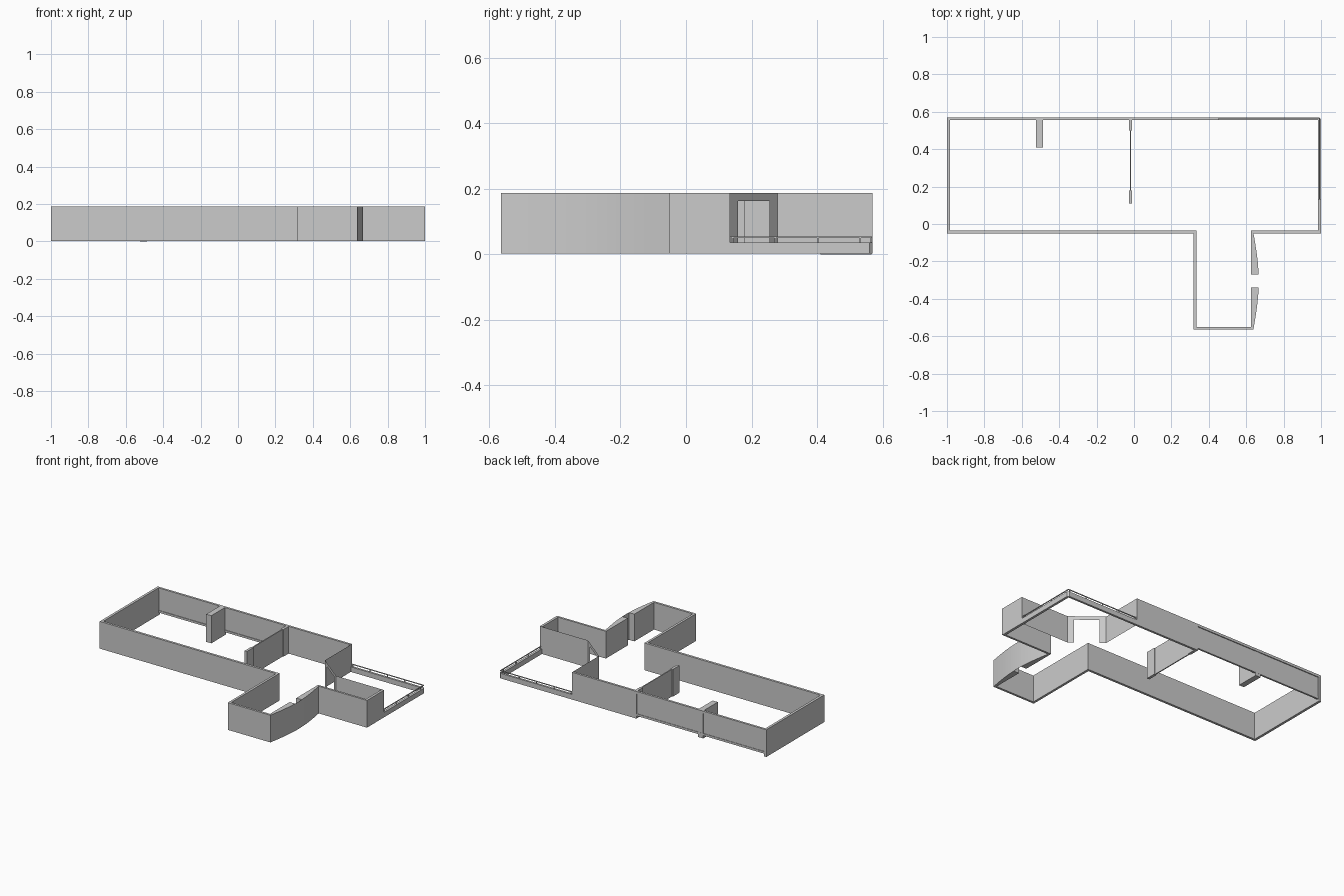
import bpy
import math

if "Cube" in bpy.data.objects:
    bpy.data.objects.remove(bpy.data.objects["Cube"])

H = 0.187   # wall top
B = 0.003   # wall base


def mesh_object(name, verts, faces):
    mesh = bpy.data.meshes.new(name)
    mesh.from_pydata(verts, [], faces)
    mesh.update()
    ob = bpy.data.objects.new(name, mesh)
    bpy.context.collection.objects.link(ob)
    return ob


def prism(name, outline, z0=B, z1=H):
    """Extrude a counter-clockwise floor outline upwards."""
    n = len(outline)
    verts = [(x, y, z0) for x, y in outline] + [(x, y, z1) for x, y in outline]
    faces = [tuple(range(n - 1, -1, -1)), tuple(range(n, 2 * n))]
    faces += [(i, (i + 1) % n, n + (i + 1) % n, n + i) for i in range(n)]
    return mesh_object(name, verts, faces)


def box(name, x0, x1, y0, y1, z0=B, z1=H):
    return prism(name, [(x0, y0), (x1, y0), (x1, y1), (x0, y1)], z0, z1)


def sheet(name, path, z0=B, z1=H):
    """Paper-thin upright wall along a path."""
    n = len(path)
    verts = [(x, y, z0) for x, y in path] + [(x, y, z1) for x, y in path]
    return mesh_object(name, verts, [(i, i + 1, n + i + 1, n + i) for i in range(n - 1)])


# outer wall running round left, front, bay and right side
outer = [(-1, 0.57), (-1, -0.05), (0.319, -0.05), (0.319, -0.565), (0.638, -0.565),
         (0.638, -0.55), (0.335, -0.55), (0.335, -0.034), (-0.983, -0.034), (-0.983, 0.57)]
prism("main_outer_wall", outer)
prism("right_outer_wall", [(0.625, -0.05), (1, -0.05), (1, 0.134), (0.983, 0.134),
                           (0.983, -0.036), (0.625, -0.036)])

# bowed bay wall: two wedges joined by a thin curved skin
def bow(y):
    return 0.638 + 0.029 * math.cos((y + 0.305) / 0.26 * math.pi / 2)

def bow_path(y0, y1, n=8):
    return [(bow(y0 + (y1 - y0) * i / n), y0 + (y1 - y0) * i / n) for i in range(n + 1)]

for name, y0, y1 in (("bay_wedge_front", -0.565, -0.34), ("bay_wedge_back", -0.27, -0.045)):
    prism(name, [(0.625, y0)] + bow_path(y0, y1) + [(0.625, y1)])
sheet("bay_curved_skin", bow_path(-0.34, -0.27, 4))

# back wall, solid part and long recessed window
box("back_wall_solid", -0.028, 0.455, 0.555, 0.57)
box("window_header", -0.983, -0.028, 0.555, 0.57, 0.17, H)
box("window_sill", -0.983, -0.028, 0.555, 0.567, 0.02, 0.034)
box("window_pane", -0.983, -0.028, 0.559, 0.564, 0.034, 0.17)

# chimney-like pillar
box("pillar", -0.525, -0.487, 0.41, 0.566, 0, H)

# interior partition with thicker ends
box("partition_panel", -0.022, -0.015, 0.18, 0.5)
box("partition_post_back", -0.028, -0.01, 0.5, 0.556)
box("partition_post_front", -0.028, -0.01, 0.11, 0.18)

# thin walls facing the terrace
sheet("terrace_wall_left", [(0.455, 0.57), (0.455, 0.28)])
sheet("terrace_wall_front", [(0.64, 0.134), (1, 0.134)])

# diagonal door frame
a, b = (0.455, 0.28), (0.64, 0.134)
def along(t):
    return (a[0] + (b[0] - a[0]) * t, a[1] + (b[1] - a[1]) * t)

sheet("door_jamb_left", [along(0), along(0.17)])
sheet("door_jamb_right", [along(0.83), along(1)])
sheet("door_lintel", [along(0.17), along(0.83)], 0.163, H)

# terrace parapet with low handrail
prism("terrace_parapet", [(1, 0.134), (1, 0.56), (0.99, 0.57), (0.455, 0.57),
                          (0.455, 0.556), (0.984, 0.556), (0.984, 0.134)], B, 0.037)
box("handrail_back", 0.455, 0.995, 0.563, 0.568, 0.05, 0.055)
box("handrail_right", 0.99, 0.995, 0.134, 0.568, 0.05, 0.055)
for i in range(5):
    x = 0.46 + i * 0.13
    box("rail_post_back", x, x + 0.005, 0.563, 0.568, 0.037, 0.05)
for i in range(4):
    y = 0.14 + i * 0.13
    box("rail_post_right", 0.99, 0.995, y, y + 0.005, 0.037, 0.05)
